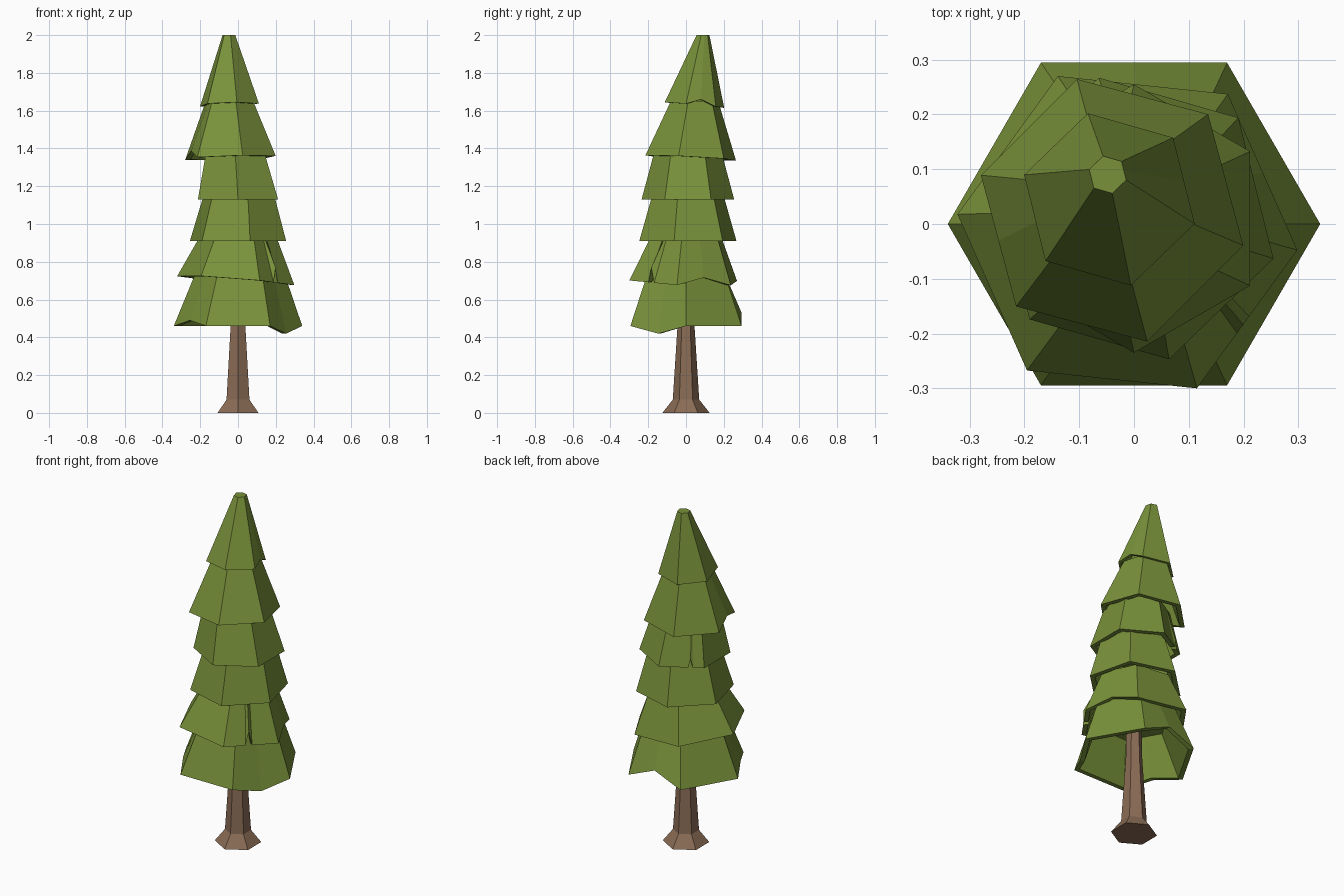
import bpy
import bmesh
from math import cos, sin, radians, floor

if "Cube" in bpy.data.objects:
    bpy.data.objects.remove(bpy.data.objects["Cube"], do_unlink=True)


def material(name, rgb):
    mat = bpy.data.materials.new(name)
    mat.use_nodes = True
    mat.diffuse_color = (*rgb, 1)
    mat.node_tree.nodes["Principled BSDF"].inputs["Base Color"].default_value = (*rgb, 1)
    return mat


green = material("needle green", (0.188, 0.283, 0.042))
brown = material("bark brown", (0.254, 0.15, 0.091))


def hex_point(t, radius, turn, center):
    """Point on a hexagon outline; whole t is a corner, fractions lie along a side."""
    k, f = floor(t), t - floor(t)
    a, b = radians(turn + 60 * k), radians(turn + 60 * (k + 1))
    x = cos(a) * (1 - f) + cos(b) * f
    y = sin(a) * (1 - f) + sin(b) * f
    return center[0] + radius * x, center[1] + radius * y


def loft(name, rings, mat):
    """Closed solid through rings of equal point count, capped at both ends."""
    bm = bmesh.new()
    loops = [[bm.verts.new(p) for p in ring] for ring in rings]
    n = len(loops[0])
    for low, high in zip(loops, loops[1:]):
        for i in range(n):
            j = (i + 1) % n
            bm.faces.new((low[i], low[j], high[j], high[i]))
    bm.faces.new(loops[0][::-1])
    bm.faces.new(loops[-1])
    bmesh.ops.recalc_face_normals(bm, faces=bm.faces)
    mesh = bpy.data.meshes.new(name)
    bm.to_mesh(mesh)
    bm.free()
    mesh.materials.append(mat)
    obj = bpy.data.objects.new(name, mesh)
    bpy.context.collection.objects.link(obj)


def tier(name, turn, rim, top, tilt=(0, 0), notches=()):
    """Hollow hexagonal skirt; rim and top are (x, y, z, radius), notches are (t, lift)."""
    lift = {float(k): 0 for k in range(6)}
    lift.update(notches)
    ts = sorted(lift)

    def ring(spec, shrink=0, drop=0, edge=False):
        points = []
        for t in ts:
            x, y = hex_point(t, spec[3] - shrink, turn, spec[:2])
            z = spec[2] - drop
            if edge:
                z += lift[t] + tilt[0] * (x - spec[0]) + tilt[1] * (y - spec[1])
            points.append((x, y, z))
        return points

    wall = min(0.03, top[3] * 0.5)
    loft(name, [ring(top, wall, 0.05), ring(rim, wall, 0, True),
                ring(rim, 0, 0, True), ring(top)], green)


# Trunk with flared foot
profile = [(0.125, 0), (0.07, 0.07), (0.045, 0.46), (0.04, 0.72)]
loft("trunk", [[(*hex_point(k, r, 30, (0, 0)), z) for k in range(6)]
               for r, z in profile], brown)

# Foliage tiers, bottom to top
tier("foliage_1_bottom", 0, (0, 0, 0.46, 0.34), (0.01, 0, 0.74, 0.235),
     notches=[(1.5, 0.07), (3.5, 0.03), (5.5, -0.04)])
tier("foliage_2", -6, (-0.012, -0.015, 0.7, 0.312), (0, 0, 0.93, 0.205), (-0.08, -0.04),
     [(0.5, 0.04), (5.4, 0), (5.46, 0.08), (5.52, 0)])
tier("foliage_3", -16, (0, 0.01, 0.91, 0.265), (0.005, 0.01, 1.15, 0.195))
tier("foliage_4", -30, (0, 0.01, 1.13, 0.245), (-0.015, 0.01, 1.38, 0.178),
     notches=[(2.65, 0), (2.7, 0.05), (2.75, 0)])
tier("foliage_5", -15, (-0.04, 0.025, 1.35, 0.248), (-0.045, 0.045, 1.65, 0.13),
     (0.03, -0.05), [(3.5, 0.04)])
tier("foliage_6_top", -16, (-0.045, 0.045, 1.63, 0.162), (-0.048, 0.09, 2.0, 0.035),
     (0.02, -0.09), [(0.5, 0.03)])
